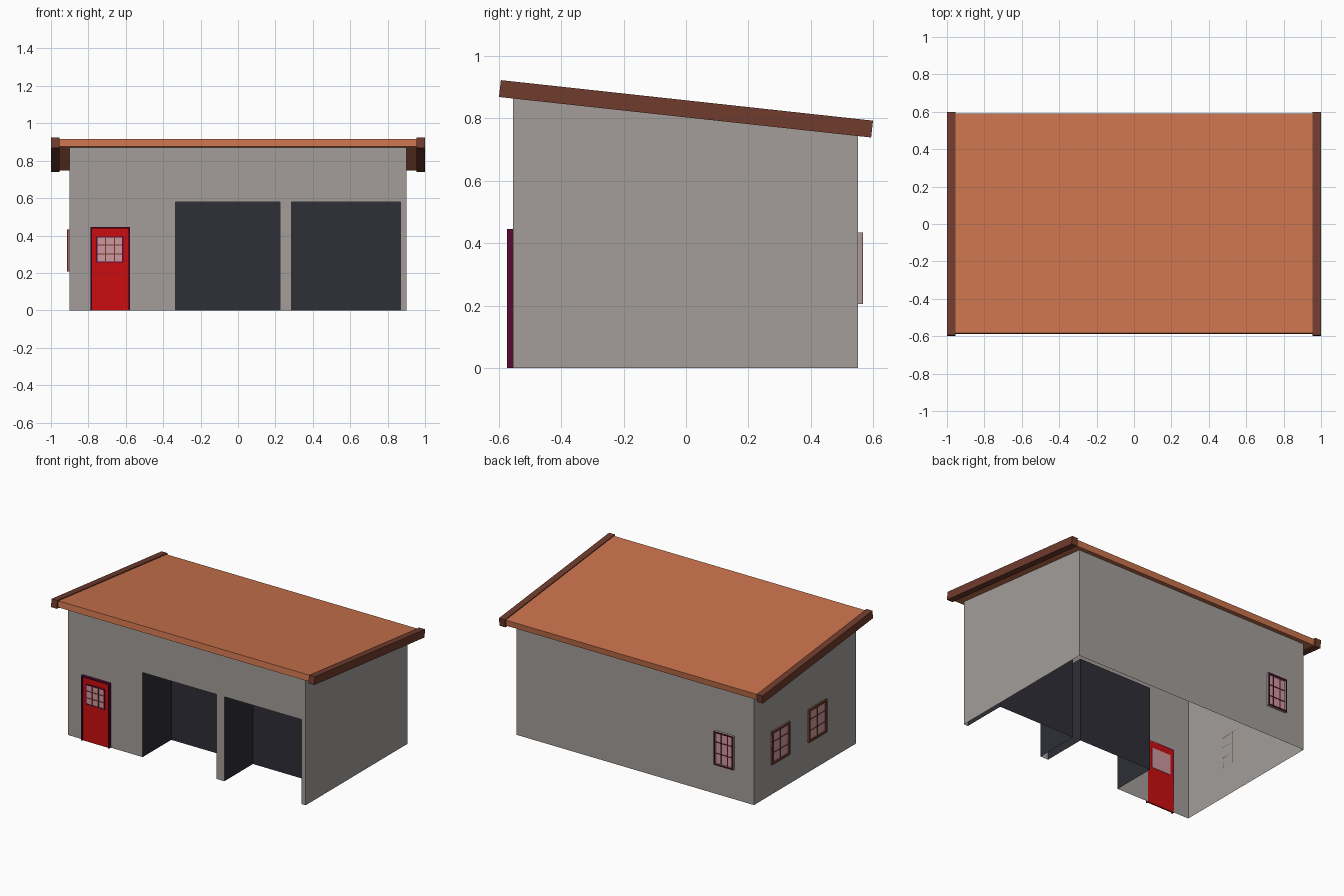
import bpy, bmesh

if "Cube" in bpy.data.objects:
    bpy.data.objects.remove(bpy.data.objects["Cube"])

def material(name, r, g, b):
    m = bpy.data.materials.new(name)
    lin = [(c / 255 / 12.92 if c < 11 else ((c / 255 + 0.055) / 1.055) ** 2.4) for c in (r, g, b)]
    m.diffuse_color = (*lin, 1)
    m.use_nodes = True
    m.node_tree.nodes["Principled BSDF"].inputs["Base Color"].default_value = m.diffuse_color
    return m

GREY = material("wall grey", 163, 158, 154)
ORANGE = material("roof orange", 201, 115, 77)
BROWN = material("board brown", 112, 60, 46)
DARK = material("bay dark", 46, 46, 55)
RED = material("door red", 203, 13, 15)
PURPLE = material("trim purple", 88, 10, 52)
PINK = material("glass pink", 206, 152, 158)

def mesh_object(name, polys, mat, fix=True):
    """Build a mesh from polygons given as lists of points."""
    bm = bmesh.new()
    for p in polys:
        bm.faces.new([bm.verts.new(v) for v in p])
    bmesh.ops.remove_doubles(bm, verts=bm.verts, dist=1e-5)
    if fix:
        bmesh.ops.recalc_face_normals(bm, faces=bm.faces)
    me = bpy.data.meshes.new(name)
    bm.to_mesh(me)
    bm.free()
    me.materials.append(mat)
    ob = bpy.data.objects.new(name, me)
    bpy.context.collection.objects.link(ob)
    return ob

def extrude_x(name, profile, x0, x1, mat):
    """Solid with a y-z profile stretched along x."""
    a = [(x0, y, z) for y, z in profile]
    b = [(x1, y, z) for y, z in profile]
    n = len(profile)
    sides = [[a[i], a[(i + 1) % n], b[(i + 1) % n], b[i]] for i in range(n)]
    return mesh_object(name, [a, b] + sides, mat)

WX, YF, YB = 0.902, -0.555, 0.551
PLACE = {"front": lambda u, d: (u, YF - d),
         "back": lambda u, d: (u, YB + d),
         "left": lambda u, d: (-WX - d, u)}

def plate(name, side, u0, u1, z0, z1, d0, d1, mat):
    """Box on a wall: u along the wall, d outward from it."""
    (xa, ya), (xb, yb) = PLACE[side](u0, d0), PLACE[side](u1, d1)
    return extrude_x(name, [(ya, z0), (yb, z0), (yb, z1), (ya, z1)], xa, xb, mat)

def window(name, side, u0, u1, z0, z1, w, depth, cols, frame, bars, base=0.0, edge=None):
    """Glass plate with a frame and glazing bars."""
    plate(name + "_glass", side, u0, u1, z0, z1, -0.003 if base else 0.0, base + 0.004, PINK)
    rim = [(u0, u0 + w, z0, z1), (u1 - w, u1, z0, z1), (u0, u1, z0, z0 + w), (u0, u1, z1 - w, z1)]
    for i, r in enumerate(rim):
        if edge:
            plate(f"{name}_frame_edge_{i}", side, *r, base, depth - 0.002, edge)
        plate(f"{name}_frame_{i}", side, *r, depth - 0.002 if edge else base, depth, frame)
    for i in range(1, cols):
        u = u0 + (u1 - u0) * i / cols
        plate(f"{name}_upright_bar_{i}", side, u - .003, u + .003, z0, z1, base, base + 0.007, bars)
    for i in (1, 2):
        z = z0 + (z1 - z0) * i / 3
        plate(f"{name}_cross_bar_{i}", side, u0, u1, z - .003, z + .003, base, base + 0.006, bars)

# Walls: thin shell, open below, front notched for the door and two bays
TF, TB = 0.873, 0.753
DOOR = (-0.785, -0.58, 0.44)
BAYS = [(-0.335, 0.225, 0.58), (0.285, 0.87, 0.58)]
outline = [(-WX, 0)]
for a, b, h in [DOOR] + BAYS:
    outline += [(a, 0), (a, h), (b, h), (b, 0)]
outline += [(WX, 0), (WX, TF), (-WX, TF)]
front = [(x, YF, z) for x, z in outline]
back = [(WX, YB, 0), (-WX, YB, 0), (-WX, YB, TB), (WX, YB, TB)]
right = [(WX, YF, 0), (WX, YB, 0), (WX, YB, TB), (WX, YF, TF)]
left = [(-x, y, z) for x, y, z in reversed(right)]
mesh_object("walls", [front, back, left, right], GREY, fix=False)

# Recessed bays, open at the front and below, facing inward
for i, (a, b, h) in enumerate(BAYS):
    y0, y1 = YF, -0.245
    mesh_object(f"bay_{i}", [
        [(a, y1, 0), (b, y1, 0), (b, y1, h), (a, y1, h)],
        [(a, y0, 0), (a, y1, 0), (a, y1, h), (a, y0, h)],
        [(b, y1, 0), (b, y0, 0), (b, y0, h), (b, y1, h)],
        [(a, y1, h), (b, y1, h), (b, y0, h), (a, y0, h)]], DARK, fix=False)

# Sloping roof slab and end boards
extrude_x("roof", [(-0.584, 0.917), (-0.589, 0.875), (0.585, 0.747), (0.59, 0.788)], -0.956, 0.956, ORANGE)
for s, side in ((-1, "left"), (1, "right")):
    extrude_x(f"roof_board_{side}", [(-0.594, 0.923), (-0.6, 0.869), (0.594, 0.739), (0.6, 0.793)],
              s * 0.955, s * 1.0, BROWN)

# Door with frame and glazed upper part
a, b, h = DOOR
plate("door", "front", a, b, 0, h, 0, 0.011, RED)
plate("door_frame_left", "front", a - .004, a + .004, 0, 0.445, 0, 0.02, PURPLE)
plate("door_frame_right", "front", b - .005, b + .003, 0, 0.445, 0, 0.02, PURPLE)
plate("door_frame_top", "front", a - .004, b + .003, 0.437, 0.445, 0, 0.02, PURPLE)
window("door_window", "front", -0.758, -0.612, 0.255, 0.395, 0.007, 0.017, 3, PURPLE, BROWN, base=0.011)

# Windows on the back and left walls
window("back_window", "back", -0.755, -0.605, 0.205, 0.435, 0.01, 0.017, 3, PURPLE, PURPLE, edge=GREY)
for i, u in enumerate((0.172, -0.227)):
    window(f"left_window_{i}", "left", u, u + 0.196, 0.207, 0.433, 0.014, 0.013, 2, BROWN, BROWN)
